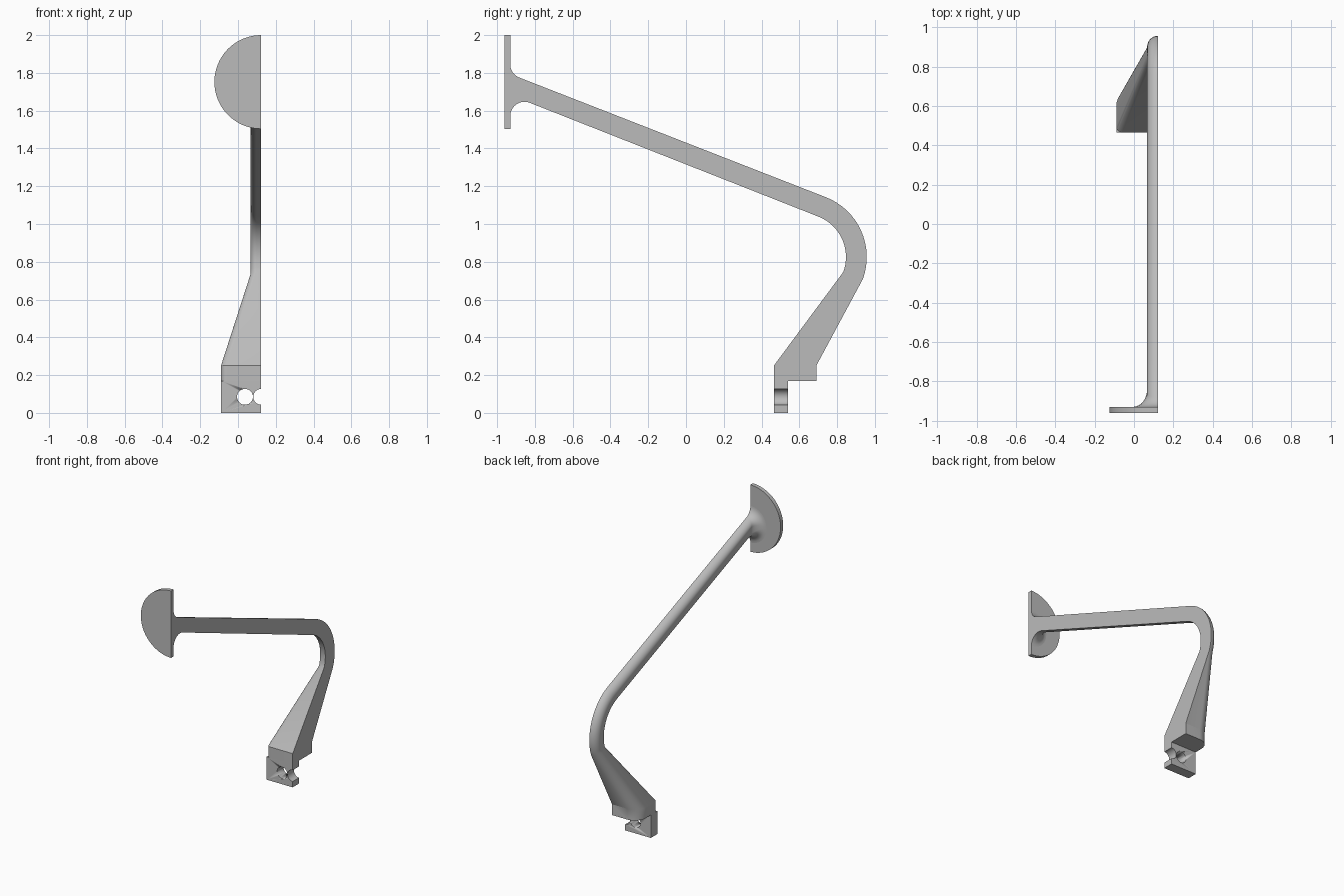
import bpy, bmesh
from math import sin, cos, pi, radians

cube = bpy.data.objects.get("Cube")
if cube:
    bpy.data.objects.remove(cube)

CUT = 0.123  # plane of the flat sectioned side

grey = bpy.data.materials.new("plain grey")
grey.use_nodes = True
grey.diffuse_color = (0.5, 0.5, 0.5, 1)
grey.node_tree.nodes["Principled BSDF"].inputs["Base Color"].default_value = (0.5, 0.5, 0.5, 1)


def finish(name, bm):
    bmesh.ops.remove_doubles(bm, verts=bm.verts, dist=1e-5)
    bmesh.ops.recalc_face_normals(bm, faces=bm.faces)
    mesh = bpy.data.meshes.new(name)
    bm.to_mesh(mesh)
    bm.free()
    mesh.materials.append(grey)
    obj = bpy.data.objects.new(name, mesh)
    bpy.context.collection.objects.link(obj)
    bpy.ops.object.select_all(action='DESELECT')
    obj.select_set(True)
    bpy.context.view_layer.objects.active = obj
    bpy.ops.object.shade_smooth_by_angle(angle=radians(28))
    return obj


def slab(name, outline, y0, y1):
    """Extrude an x-z outline from y0 to y1."""
    bm = bmesh.new()
    face = bm.faces.new([bm.verts.new((x, y0, z)) for x, z in outline])
    out = bmesh.ops.extrude_face_region(bm, geom=[face])
    moved = [g for g in out["geom"] if isinstance(g, bmesh.types.BMVert)]
    bmesh.ops.translate(bm, verts=moved, vec=(0, y1 - y0, 0))
    return finish(name, bm)


def arc(cx, cz, r, start, end, steps):
    return [(cx + r * cos(start + (end - start) * i / steps),
             cz + r * sin(start + (end - start) * i / steps)) for i in range(steps + 1)]


def section(inner, outer, width, r_in, r_out):
    """D-shaped ring between two (y, z) points, rounded away from the cut plane."""
    (ya, za), (yb, zb) = inner, outer
    length = ((yb - ya) ** 2 + (zb - za) ** 2) ** 0.5
    r_in, r_out = min(r_in, width, length / 2), min(r_out, width, length / 2)
    flat = [(0, 0)]
    flat += arc(r_in, width - r_in, r_in, pi, pi / 2, 8)
    flat += arc(length - r_out, width - r_out, r_out, pi / 2, 0, 12)
    flat += [(length, 0)]
    return [(CUT - w, ya + (yb - ya) * u / length, za + (zb - za) * u / length) for u, w in flat]


# Support arm: foot block, taper, bend, straight rod and flare in one loft
ROD = 0.056
rings = [section((0.465, z), (0.69, z), 0.213, 0.03, 0.09) for z in (0.17, 0.25)]
for i in range(17):
    a = radians(-20 + 89 * i / 16)
    y, z = 0.617, 0.825
    rings.append(section((y + 0.23 * cos(a), z + 0.23 * sin(a)),
                         (y + 0.34 * cos(a), z + 0.34 * sin(a)), ROD, 0.03, 0.055))
for i in range(11):
    t = 1 - i / 10
    a, b = radians(111 * t), radians(69 * t)
    flare = 0.075 * (1 - sin(pi / 2 * t))
    rings.append(section((-0.855 - 0.075 * cos(a), 1.572 + 0.075 * sin(a)),
                         (-0.855 - 0.075 * cos(b), 1.845 - 0.075 * sin(b)),
                         ROD + flare, 0.03 + flare * 1.4, 0.055 + flare))
bm = bmesh.new()
loops = [[bm.verts.new(p) for p in ring] for ring in rings]
for low, high in zip(loops, loops[1:]):
    for i in range(len(low)):
        j = (i + 1) % len(low)
        bm.faces.new((low[i], low[j], high[j], high[i]))
bm.faces.new(loops[0])
bm.faces.new(loops[-1])
finish("support_arm", bm)

# Half round pad at the front end
slab("half_round_pad", arc(CUT, 1.752, 0.248, pi / 2, 3 * pi / 2, 48), -0.96, -0.93)

# Mounting plate with a half hole on the cut side and one full hole
HOLE = 0.042
outline = [(CUT, 0), (-0.09, 0), (-0.09, 0.17), (CUT, 0.17)]
outline += arc(CUT, 0.085, HOLE, pi / 2, 3 * pi / 2, 24)
plate = slab("mounting_plate", outline, 0.465, 0.54)
cutter = slab("hole_cutter", arc(0.037, 0.085, HOLE, 0, 2 * pi * 31 / 32, 31), 0.4, 0.6)
cutter.hide_render = True
cutter.hide_set(True)
cut = plate.modifiers.new("bolt hole", 'BOOLEAN')
cut.operation = 'DIFFERENCE'
cut.object = cutter
cut.solver = 'EXACT'
